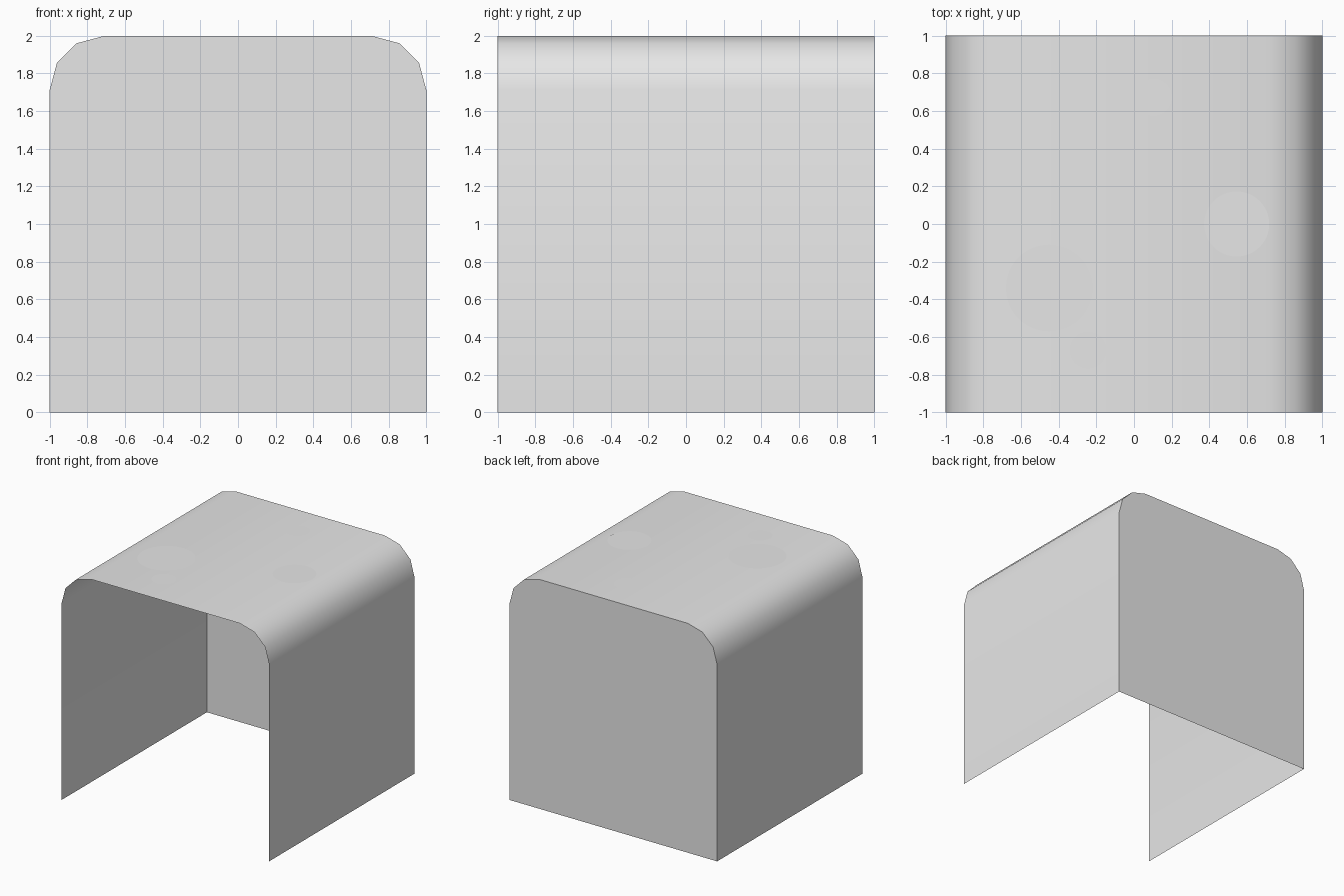
import bpy, bmesh
from math import sin, cos, pi, radians

cube = bpy.data.objects.get("Cube")
if cube:
    bpy.data.objects.remove(cube)

R = 0.285        # corner radius of the arch
TOP = 1.998      # height of the shell
LIFT = 0.002     # height of the discs above the shell

grey = bpy.data.materials.new("light grey")
grey.use_nodes = True
colour = (0.8, 0.8, 0.8, 1)
grey.diffuse_color = colour
grey.node_tree.nodes["Principled BSDF"].inputs["Base Color"].default_value = colour


def make_object(name, bm):
    mesh = bpy.data.meshes.new(name)
    bm.to_mesh(mesh)
    bm.free()
    mesh.materials.append(grey)
    obj = bpy.data.objects.new(name, mesh)
    bpy.context.collection.objects.link(obj)
    return obj


# Arch outline: left foot, two rounded corners, right foot
half = [(1, 0)] + [(1 - R + R * cos(a), TOP - R + R * sin(a))
                   for a in (i * pi / 6 for i in range(4))]
outline = half + [(-x, z) for x, z in reversed(half)]

# Shell: side walls and roof in one sheet, closed at the back only
bm = bmesh.new()
front = [bm.verts.new((x, -1, z)) for x, z in outline]
back = [bm.verts.new((x, 1, z)) for x, z in outline]
for i in range(len(outline) - 1):
    bm.faces.new((front[i], back[i], back[i + 1], front[i + 1]))
bm.faces.new(back[::-1])
bm.normal_update()
shell = make_object("shell", bm)
bpy.ops.object.select_all(action='DESELECT')
shell.select_set(True)
bpy.context.view_layer.objects.active = shell
bpy.ops.object.shade_smooth_by_angle(angle=radians(40))

# Flat round spots lying on the roof: x, y, radius
spots = {
    "large_spot": (-0.45, -0.34, 0.23),
    "medium_spot": (0.545, 0, 0.173),
    "front_small_spot": (-0.245, -0.67, 0.097),
    "back_small_spot": (0.105, 0.673, 0.097),
    "tiny_spot": (0, 0.497, 0.05),
}
for name, (x, y, r) in spots.items():
    bm = bmesh.new()
    bmesh.ops.create_circle(bm, cap_ends=True, segments=48, radius=r)
    bmesh.ops.translate(bm, verts=bm.verts, vec=(x, y, TOP + LIFT))
    bm.normal_update()
    for f in bm.faces:
        if f.normal.z < 0:
            f.normal_flip()
    make_object(name, bm)
